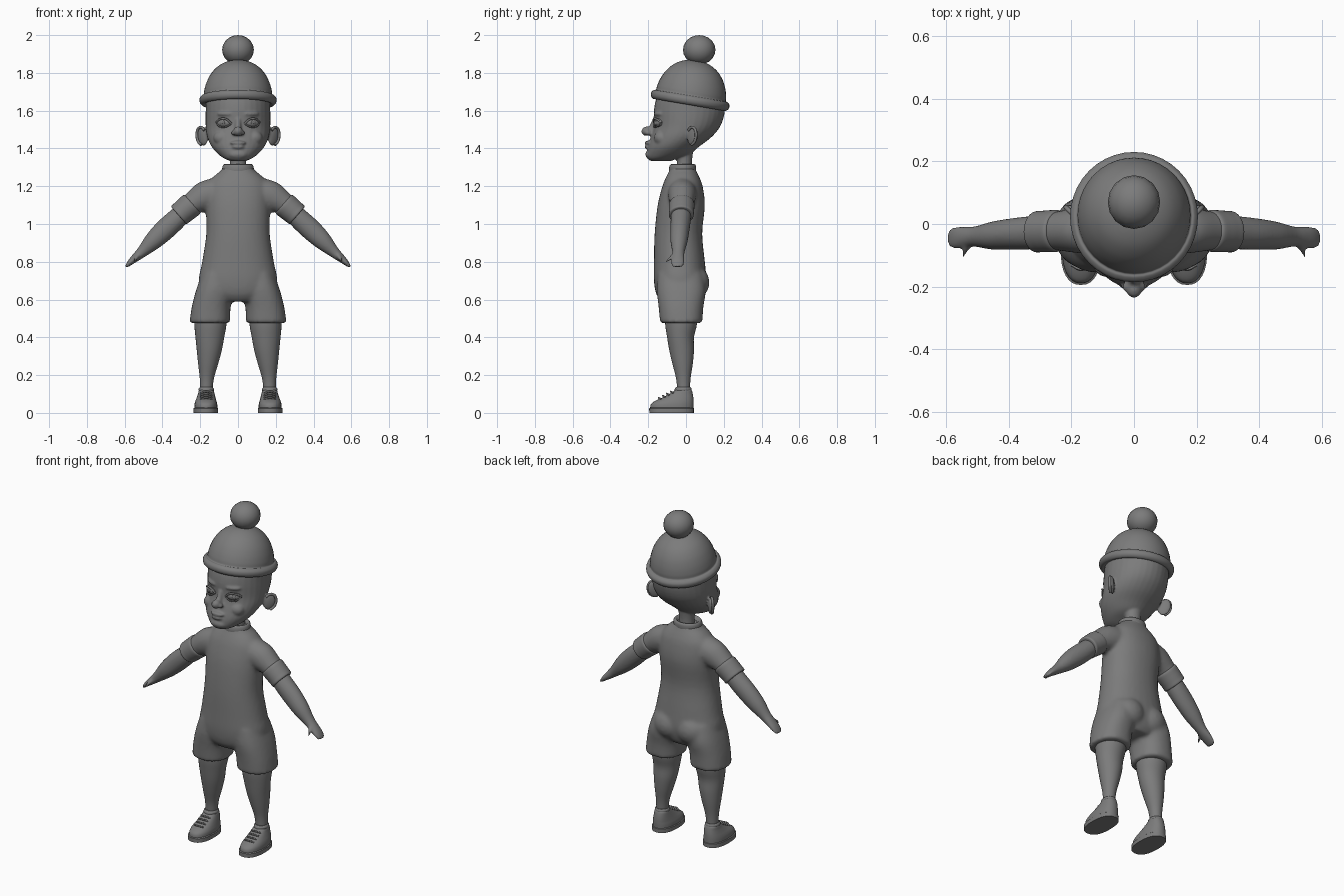
import bpy, bmesh, math
from mathutils import Vector, Matrix

cube = bpy.data.objects.get("Cube")
if cube:
    bpy.data.objects.remove(cube)

grey = bpy.data.materials.new("plain grey")
grey.use_nodes = True
grey.diffuse_color = (0.2, 0.2, 0.2, 1)
grey.node_tree.nodes["Principled BSDF"].inputs["Base Color"].default_value = (0.2, 0.2, 0.2, 1)

X, Y = Vector((1, 0, 0)), Vector((0, 1, 0))
FLIP = Matrix.Scale(-1, 4, X)


def catmull(rows, steps):
    """Smoothly interpolate rows of numbers."""
    out = []
    for i in range(len(rows) - 1):
        a, b, c, d = (rows[max(0, min(len(rows) - 1, i + k))] for k in (-1, 0, 1, 2))
        for s in range(steps):
            t = s / steps
            out.append([q + t / 2 * (r - p + t * (2 * p - 5 * q + 4 * r - w + t * (3 * (q - r) + w - p)))
                        for p, q, r, w in zip(a, b, c, d)])
    return out + [list(rows[-1])]


def loft(bm, rows, u=X, v=Y, power=2.0, seg=32, steps=4):
    """Skin rings given as (x, y, z, radius along u, radius along v)."""
    rings = []
    for x, y, z, ru, rv in catmull(rows, steps):
        ring = []
        for k in range(seg):
            a = 2 * math.pi * k / seg
            c, s = math.cos(a), math.sin(a)
            pc = math.copysign(abs(c) ** (2 / power), c)
            ps = math.copysign(abs(s) ** (2 / power), s)
            ring.append(bm.verts.new(Vector((x, y, z)) + u * ru * pc + v * rv * ps))
        rings.append(ring)
    for lo, hi in zip(rings, rings[1:]):
        for k in range(seg):
            j = (k + 1) % seg
            bm.faces.new((lo[k], lo[j], hi[j], hi[k]))
    bm.faces.new(rings[0][::-1])
    bm.faces.new(rings[-1])


def upright(bm, rows, **kw):
    """Loft from (z, front y, back y, half width, centre x)."""
    loft(bm, [(cx, (f + b) / 2, z, w, (b - f) / 2) for z, f, b, w, cx in rows], **kw)


def ball(bm, loc, size, turn=Matrix(), seg=24):
    m = Matrix.Translation(loc) @ turn @ Matrix.Diagonal((*size, 1))
    bmesh.ops.create_uvsphere(bm, u_segments=seg, v_segments=seg * 2 // 3, radius=1, matrix=m)


def mirror(bm):
    new = bmesh.ops.duplicate(bm, geom=bm.verts[:] + bm.edges[:] + bm.faces[:])["geom"]
    bmesh.ops.scale(bm, vec=(-1, 1, 1), verts=[g for g in new if isinstance(g, bmesh.types.BMVert)])


def make(name, bm, voxel=0, smooth=0, angle=40):
    bmesh.ops.recalc_face_normals(bm, faces=bm.faces[:])
    me = bpy.data.meshes.new(name)
    bm.to_mesh(me)
    bm.free()
    me.materials.append(grey)
    me.polygons.foreach_set("use_smooth", [True] * len(me.polygons))
    ob = bpy.data.objects.new(name, me)
    bpy.context.collection.objects.link(ob)
    if voxel:
        mod = ob.modifiers.new("blend", 'REMESH')
        mod.mode, mod.voxel_size, mod.use_smooth_shade = 'VOXEL', voxel, True
        mod = ob.modifiers.new("soften", 'SMOOTH')
        mod.factor, mod.iterations = 0.5, smooth
    else:
        me.set_sharp_from_angle(angle=math.radians(angle))
    return ob


def tube(name, pts, r, m=Matrix()):
    """Thin rounded strand through the points."""
    cu = bpy.data.curves.new(name, 'CURVE')
    cu.dimensions, cu.bevel_depth, cu.bevel_resolution = '3D', r, 2
    cu.resolution_u, cu.use_fill_caps = 6, True
    sp = cu.splines.new('BEZIER')
    sp.bezier_points.add(len(pts) - 1)
    for bp, p in zip(sp.bezier_points, pts):
        bp.co = m @ Vector(p)
        bp.handle_left_type = bp.handle_right_type = 'AUTO'
    cu.materials.append(grey)
    bpy.context.collection.objects.link(bpy.data.objects.new(name, cu))


SIDES = (("left", Matrix()), ("right", FLIP))
arm_u = Vector((0.66, 0, 0.75))

# One-piece suit: sleeves, short legs, seat and torso blended together
bm = bmesh.new()
loft(bm, [(.08, -.02, 1.175, .09, .075), (.16, -.02, 1.15, .086, .075),
          (.24, -.022, 1.107, .062, .063), (.27, -.022, 1.083, .058, .06)], u=arm_u)
upright(bm, [(.475, -.137, .087, .107, .15), (.56, -.145, .092, .103, .142),
             (.65, -.155, .105, .1, .122), (.74, -.15, .09, .085, .105)], power=2.3)
ball(bm, (.075, .05, .69), (.09, .074, .085))
mirror(bm)
upright(bm, [(.59, -.13, .07, .12, 0), (.63, -.158, .095, .18, 0), (.7, -.17, .108, .208, 0),
             (.8, -.17, .1, .19, 0), (.95, -.166, .086, .168, 0), (1.1, -.15, .1, .17, 0),
             (1.2, -.125, .088, .162, 0), (1.25, -.105, .07, .13, 0), (1.285, -.087, .052, .088, 0),
             (1.3, -.085, .05, .078, 0)], power=2.2)
make("suit", bm, .011, 5)

# Collar
bm = bmesh.new()
upright(bm, [(1.26, -.088, .05, .082, 0), (1.29, -.09, .054, .084, 0),
             (1.31, -.086, .052, .08, 0), (1.316, -.076, .042, .07, 0), (1.3, -.06, .03, .055, 0)])
make("collar", bm)

# Sleeve cuffs
bm = bmesh.new()
loft(bm, [(.238, -.022, 1.108, .05, .05), (.244, -.022, 1.104, .066, .066),
          (.27, -.023, 1.083, .066, .067), (.295, -.024, 1.062, .064, .066),
          (.312, -.025, 1.047, .062, .065), (.314, -.025, 1.045, .05, .05)], u=arm_u)
mirror(bm)
make("sleeve_cuffs", bm)

# Arms with flattened hands and thumbs
bm = bmesh.new()
loft(bm, [(.28, -.025, 1.07, .05, .052), (.33, -.028, 1.022, .055, .053), (.39, -.032, .967, .056, .05),
          (.45, -.037, .91, .048, .045), (.505, -.04, .855, .031, .033), (.535, -.042, .828, .024, .033),
          (.565, -.044, .802, .017, .035), (.585, -.045, .782, .01, .03), (.594, -.045, .772, .004, .02)],
     u=arm_u)
loft(bm, [(.515, -.05, .845, .013, .016), (.535, -.075, .825, .011, .013),
          (.545, -.095, .808, .008, .009), (.549, -.106, .797, .003, .004)], u=arm_u, seg=12)
mirror(bm)
make("arms", bm, .007, 2)

# Legs
bm = bmesh.new()
upright(bm, [(.55, -.11, .06, .085, .145), (.47, -.11, .058, .085, .146), (.4, -.1, .042, .076, .149),
             (.33, -.088, .042, .066, .152), (.26, -.072, .036, .053, .158),
             (.18, -.052, .024, .037, .165), (.1, -.045, .02, .032, .168)])
mirror(bm)
make("legs", bm)

# Shoes: soles, uppers, ankle rims and laces
bm = bmesh.new()
upright(bm, [(0, -.194, .041, .065, .17), (.024, -.195, .042, .065, .17), (.028, -.188, .036, .06, .17)],
        power=2.4, steps=1)
mirror(bm)
make("shoe_soles", bm)
bm = bmesh.new()
upright(bm, [(.02, -.19, .039, .061, .17), (.045, -.186, .04, .06, .17), (.062, -.166, .04, .056, .17),
             (.08, -.128, .039, .05, .169), (.1, -.09, .036, .044, .168), (.116, -.064, .032, .04, .168),
             (.124, -.056, .028, .035, .168)], power=2.3)
upright(bm, [(.105, -.06, .026, .036, .168), (.125, -.06, .03, .041, .168), (.136, -.052, .024, .034, .168)])
mirror(bm)
make("shoe_uppers", bm)
for side, m in SIDES:
    for i in range(4):
        y, z = -.142 + i * .021, .076 + i * .011
        tube(f"{side}_lace_{i + 1}", [(.138, y + .012, z - .004), (.169, y - .002, z + .004),
                                     (.2, y + .012, z - .004)], .005, m)

# Head with ears, nose, brows and lips blended in
ear = Matrix.Rotation(math.radians(-45), 4, 'Z') @ Matrix.Rotation(-.25, 4, 'X')
ear_at = Vector((.187, .035, 1.465))
eye = Matrix.Rotation(math.radians(24), 4, 'Z')
eye_at = Vector((.073, -.143, 1.535))
bm = bmesh.new()
ball(bm, ear_at, (.013, .037, .052), ear)
ball(bm, (.02, -.2, 1.483), (.016, .02, .014))
ball(bm, (.07, -.147, 1.583), (.045, .016, .011), eye)
ball(bm, (.085, -.13, 1.455), (.045, .04, .04))
mirror(bm)
upright(bm, [(1.333, -.185, -.08, .035, 0), (1.345, -.203, -.05, .07, 0), (1.37, -.208, .02, .105, 0),
             (1.41, -.202, .07, .14, 0), (1.46, -.187, .135, .163, 0), (1.52, -.17, .183, .171, 0),
             (1.6, -.17, .206, .171, 0), (1.67, -.155, .195, .165, 0), (1.72, -.12, .16, .13, 0)])
upright(bm, [(1.25, -.05, .035, .046, 0), (1.33, -.048, .032, .044, 0), (1.4, -.05, .04, .05, 0)])
upright(bm, [(1.475, -.215, -.15, .022, 0), (1.495, -.218, -.15, .021, 0), (1.52, -.194, -.15, .016, 0),
             (1.56, -.175, -.15, .014, 0)])
ball(bm, (0, -.208, 1.491), (.025, .028, .025))
ball(bm, (0, -.199, 1.43), (.042, .02, .011))
ball(bm, (0, -.199, 1.408), (.034, .02, .012))
ball(bm, (0, -.19, 1.368), (.05, .025, .024))
make("head", bm, .0065, 3)

# Eyes, eyelids and ear rims
bm = bmesh.new()
ball(bm, eye_at, (.042, .025, .024), eye)
ball(bm, eye_at + eye @ Vector((0, -.023, 0)), (.014, .005, .014), eye, 18)
ball(bm, eye_at + eye @ Vector((0, -.027, 0)), (.006, .003, .006), eye, 12)
mirror(bm)
make("eyes", bm)
for side, m in SIDES:
    em = m @ Matrix.Translation(eye_at) @ eye
    for lid, up, r in (("upper", 1, .0055), ("lower", -1, .004)):
        tube(f"{side}_{lid}_eyelid", [(-.044, -.006, -.004), (-.02, -.021, .02 * up), (.012, -.022, .021 * up),
                                      (.044, -.006, .002)], r, em)
    rim = [(.009, .034 * math.cos(a), .048 * math.sin(a)) for a in (2.6, 2, 1.3, .6, 0, -.6, -1.2)]
    tube(f"{side}_ear_rim", rim, .0075, m @ Matrix.Translation(ear_at) @ ear)

# Knitted hat: rolled brim and dome on a backward-leaning axis
tilt = math.radians(9.5)
axis = Vector((0, math.sin(tilt), math.cos(tilt)))
across = Vector((0, math.cos(tilt), -math.sin(tilt)))
base = Vector((0, .022, 1.655))
profile = [(.165, -.015), (.19, -.025), (.206, -.012), (.208, .008), (.197, .022), (.186, .026), (.183, .05),
           (.172, .09), (.15, .135), (.114, .176), (.062, .205), (.004, .214)]
bm = bmesh.new()
loft(bm, [(*(base + axis * h), r * .98, r * 1.01) for r, h in profile], v=across, seg=40)
make("hat", bm, angle=60)

# Pompom
bm = bmesh.new()
ball(bm, (0, .07, 1.922), (.084, .086, .078), seg=16)
make("pompom", bm, angle=60)
